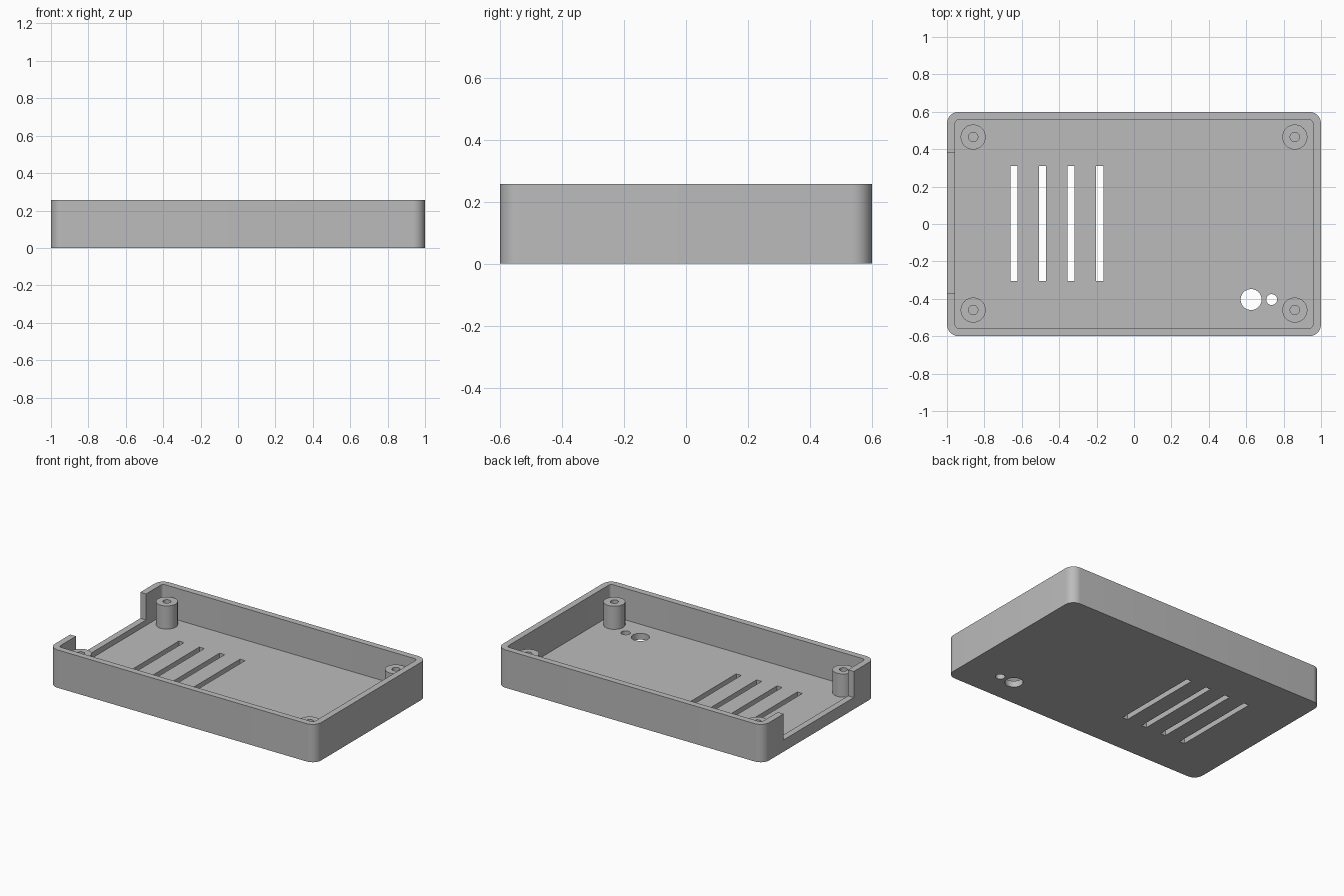
import bpy, bmesh, math

WALL, FLOOR, HEIGHT = 0.043, 0.043, 0.257
POST_TOP, NOTCH_Z = 0.2, 0.08

if "Cube" in bpy.data.objects:
    bpy.data.objects.remove(bpy.data.objects["Cube"], do_unlink=True)

grey = bpy.data.materials.new("grey plastic")
grey.use_nodes = True
colour = (0.5, 0.5, 0.5, 1)
grey.diffuse_color = colour
grey.node_tree.nodes["Principled BSDF"].inputs["Base Color"].default_value = colour


def rounded_rect(hx, hy, r, steps=10):
    """Outline of a rectangle with rounded corners, counter-clockwise."""
    pts = []
    for i, (sx, sy) in enumerate([(1, 1), (-1, 1), (-1, -1), (1, -1)]):
        for k in range(steps + 1):
            a = math.pi / 2 * (i + k / steps)
            pts.append((sx * (hx - r) + r * math.cos(a), sy * (hy - r) + r * math.sin(a)))
    return pts


def circle(cx, cy, r, steps=40):
    angles = [2 * math.pi * k / steps for k in range(steps)]
    return [(cx + r * math.cos(a), cy + r * math.sin(a)) for a in angles]


def box(x0, x1, y0, y1):
    return [(x0, y0), (x1, y0), (x1, y1), (x0, y1)]


def prism(name, outline, z0, z1):
    """Extrude a closed outline from z0 up to z1."""
    bm = bmesh.new()
    base = bm.faces.new([bm.verts.new((x, y, z0)) for x, y in outline])
    top = bmesh.ops.extrude_face_region(bm, geom=[base])["geom"]
    moved = [v for v in top if isinstance(v, bmesh.types.BMVert)]
    bmesh.ops.translate(bm, verts=moved, vec=(0, 0, z1 - z0))
    bmesh.ops.recalc_face_normals(bm, faces=bm.faces)
    mesh = bpy.data.meshes.new(name)
    bm.to_mesh(mesh)
    bm.free()
    mesh.materials.append(grey)
    obj = bpy.data.objects.new(name, mesh)
    bpy.context.collection.objects.link(obj)
    return obj


def select_only(obj):
    bpy.ops.object.select_all(action="DESELECT")
    obj.select_set(True)
    bpy.context.view_layer.objects.active = obj


def cut(obj, outline, z0, z1):
    """Subtract an extruded outline from the object."""
    cutter = prism("cutter", outline, z0, z1)
    cutter.hide_render = True
    select_only(obj)
    mod = obj.modifiers.new("cut", "BOOLEAN")
    mod.operation, mod.solver, mod.object = "DIFFERENCE", "EXACT", cutter
    bpy.ops.object.modifier_apply(modifier=mod.name)
    bpy.data.objects.remove(cutter, do_unlink=True)


def smooth(obj):
    select_only(obj)
    bpy.ops.object.shade_smooth_by_angle(angle=math.radians(30))


# Open tray with rounded corners
tray = prism("tray", rounded_rect(1, 0.6, 0.064), 0, HEIGHT)
cut(tray, rounded_rect(1 - WALL, 0.6 - WALL, 0.021), FLOOR, HEIGHT + 0.1)

# Cable opening in the end wall
cut(tray, box(-1.1, -0.9, -0.372, 0.38), NOTCH_Z, HEIGHT + 0.1)

# Ventilation slots
for i in range(4):
    x = -0.642 + 0.153 * i
    cut(tray, box(x - 0.019, x + 0.019, -0.305, 0.31), -0.1, 0.1)

# Large and small round floor holes
for x, r in [(0.626, 0.056), (0.736, 0.029)]:
    cut(tray, circle(x, -0.404, r), -0.1, 0.1)
smooth(tray)

# Screw posts with blind holes that end at the floor
for side, x in [("right", -0.86), ("left", 0.86)]:
    for end, y in [("front", -0.46), ("back", 0.465)]:
        post = prism(f"{end}_{side}_screw_post", circle(x, y, 0.067), FLOOR, POST_TOP)
        cut(post, circle(x, y, 0.025), FLOOR - 0.1, POST_TOP + 0.1)
        smooth(post)
